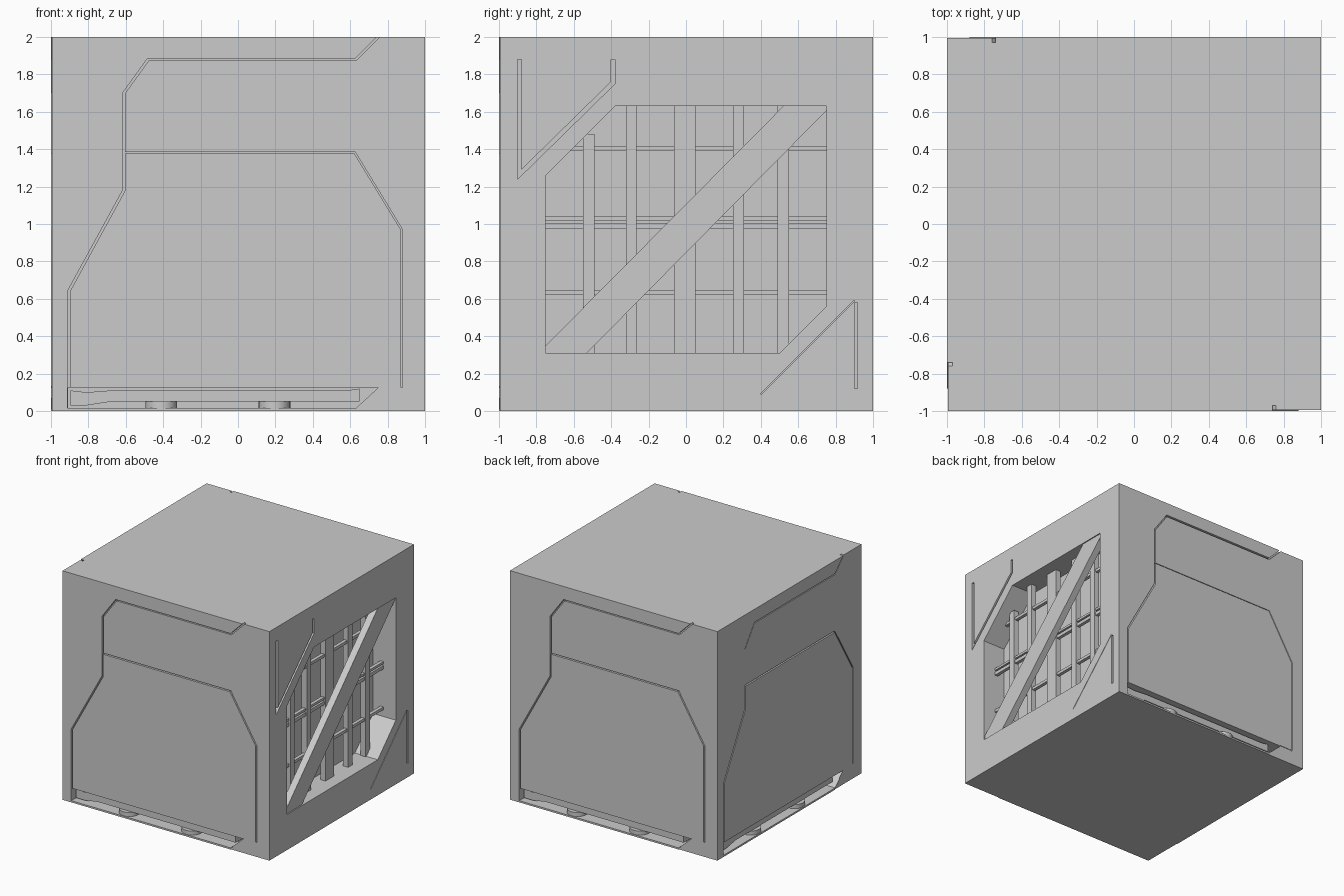
import bpy, bmesh, math
from mathutils import Matrix, Vector

if "Cube" in bpy.data.objects:
    bpy.data.objects.remove(bpy.data.objects["Cube"])


def prism(name, pts, d0, d1, turn=0):
    """Extrude a (u, v) outline on the front face from depth d0 to d1, then turn it about z in quarter turns."""
    bm = bmesh.new()
    a = [bm.verts.new((u, -1 + d0, v)) for u, v in pts]
    b = [bm.verts.new((u, -1 + d1, v)) for u, v in pts]
    n = len(pts)
    bm.faces.new(a)
    bm.faces.new(b[::-1])
    for i in range(n):
        bm.faces.new((a[i], b[i], b[(i + 1) % n], a[(i + 1) % n]))
    bmesh.ops.recalc_face_normals(bm, faces=bm.faces[:])
    bm.transform(Matrix.Rotation(turn * math.pi / 2, 4, 'Z'))
    me = bpy.data.meshes.new(name)
    bm.to_mesh(me)
    bm.free()
    ob = bpy.data.objects.new(name, me)
    bpy.context.collection.objects.link(ob)
    return ob


def rect(u0, u1, v0, v1):
    return [(u0, v0), (u1, v0), (u1, v1), (u0, v1)]


def stroke(path, width):
    """Mitred outline around an open polyline."""
    p = [Vector(q) for q in path]
    left, right = [], []
    for i, q in enumerate(p):
        dirs = []
        if i > 0:
            dirs.append((q - p[i - 1]).normalized())
        if i < len(p) - 1:
            dirs.append((p[i + 1] - q).normalized())
        norms = [Vector((-d.y, d.x)) for d in dirs]
        m = sum(norms, Vector((0, 0))).normalized()
        m *= width / 2 / m.dot(norms[0])
        left.append(tuple(q + m))
        right.append(tuple(q - m))
    return left + right[::-1]


def cut(body, *args):
    tool = prism(*args)
    tool.hide_render = True
    mod = body.modifiers.new(tool.name, 'BOOLEAN')
    mod.operation = 'DIFFERENCE'
    mod.solver = 'EXACT'
    mod.object = tool
    bpy.context.view_layer.objects.active = body
    bpy.ops.object.modifier_apply(modifier=mod.name)
    bpy.data.objects.remove(tool)


# Main crate body
bpy.ops.mesh.primitive_cube_add(size=2, location=(0, 0, 1))
body = bpy.context.object
body.name = "crate_body"

# Panel outlines shared by the front, left and back
step = [(.77, 2.02), (.63, 1.88), (-.48, 1.88), (-.61, 1.70), (-.61, 1.38), (.63, 1.38),
        (.88, .97), (.88, .13), (.75, .13), (.63, .01), (.63, -.05), (1.05, -.05), (1.05, 2.02)]
frame_line = [(.79, 2.04), (.63, 1.88), (-.48, 1.88), (-.61, 1.70), (-.61, 1.18), (-.905, .64), (-.905, .015)]
panel_line = [(-.61, 1.38), (.625, 1.38), (.875, .97), (.875, .125)]
slot = [(-.91, .015), (.63, .015), (.75, .125), (-.91, .125)]
rail = [(-.895, .03), (-.81, .03), (-.68, .05), (.58, .05), (.65, .05),
        (.65, .12), (.58, .11), (-.68, .11), (-.81, .1), (-.895, .11)]

for side, turn in (("front", 0), ("left", -1), ("back", 2)):
    cut(body, "step_cut", step, -.05, .005, turn)
    cut(body, "frame_groove", stroke(frame_line, .012), -.05, .03, turn)
    cut(body, "panel_groove", stroke(panel_line, .008), -.05, .03, turn)
    cut(body, "slot_cut", slot, -.05, .13, turn)
    # Sliding rail and rollers inside the bottom slot
    prism(side + "_rail", rail, .04, .13, turn)
    for x in (-.41, .195):
        pos = Matrix.Rotation(turn * math.pi / 2, 3, 'Z') @ Vector((x, -.91, .032))
        bpy.ops.mesh.primitive_cylinder_add(vertices=24, radius=.085, depth=.036, location=pos)
        bpy.context.object.name = side + "_roller"
        bpy.ops.object.shade_smooth_by_angle()

# Right side window and corner grooves
window = [(-.75, .31), (.5, .31), (.75, .56), (.75, 1.63), (-.38, 1.63), (-.75, 1.26)]
cut(body, "window_cut", window, -.05, .22, 1)
cut(body, "upper_groove", stroke([(-.89, 1.88), (-.89, 1.265), (-.39, 1.755), (-.39, 1.88)], .022), -.05, .03, 1)
cut(body, "lower_groove", stroke([(.91, .58), (.91, .12)], .016), -.05, .03, 1)
cut(body, "lower_seam", stroke([(.9, .59), (.4, .09)], .005), -.05, .02, 1)

# Lattice behind the window
for y, w, top in ((-.52, .06, 1.48), (-.293, .055, 1.63), (-.007, .115, 1.63), (.28, .06, 1.63), (.52, .06, 1.63)):
    prism("lattice_upright", rect(y - w / 2, y + w / 2, .31, top), .11, .16, 1)
for z, w in ((1.403, .025), (1.03, .02), (.99, .03), (.632, .025)):
    prism("lattice_crossbar", rect(-.75, .75, z - w / 2, z + w / 2), .12, .15, 1)

# Diagonal brace across the window
prism("diagonal_brace", [(-.75, .31), (-.53, .31), (.75, 1.605), (.75, 1.63), (.52, 1.63), (-.75, .35)], .01, .07, 1)
